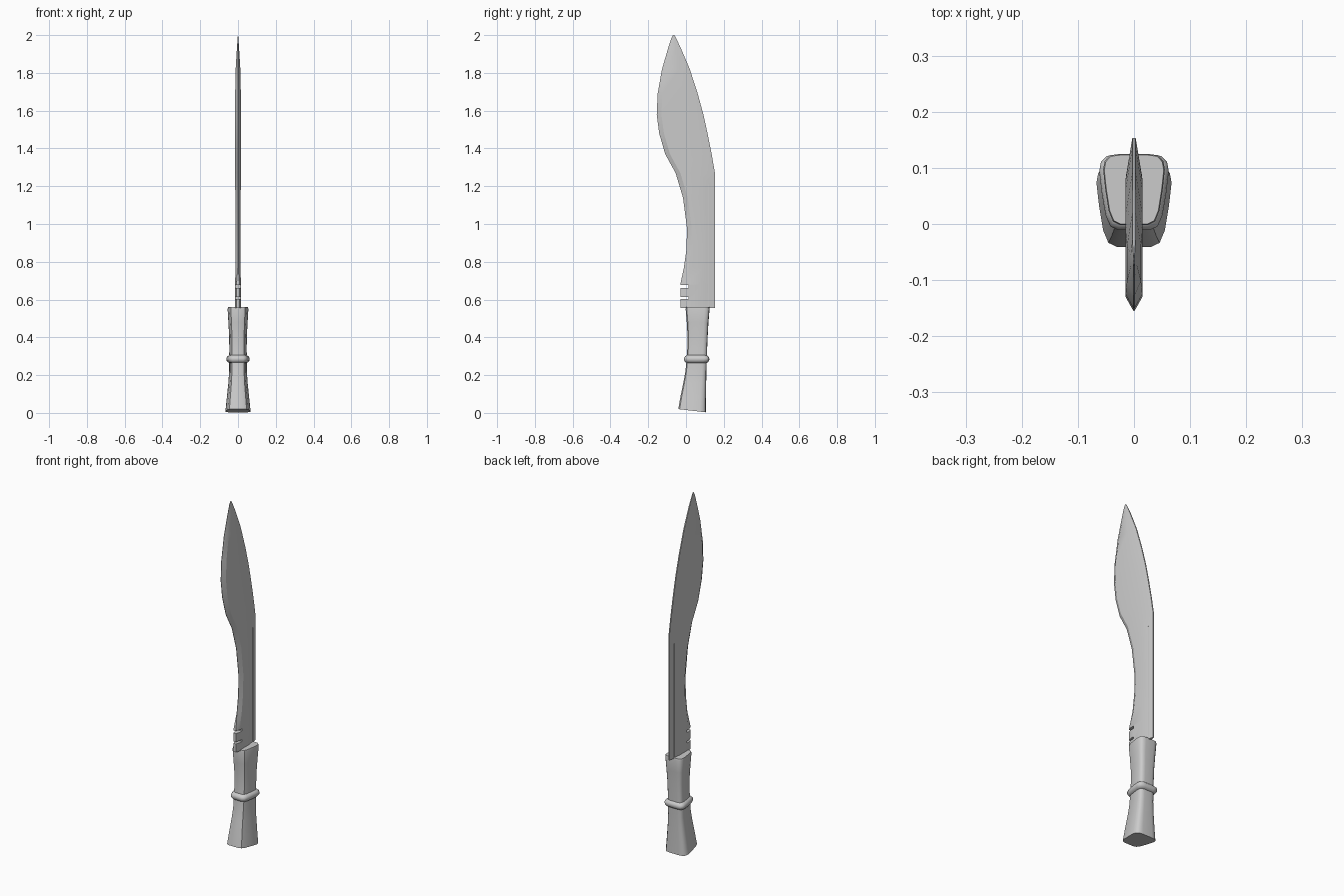
import bpy, bmesh

if "Cube" in bpy.data.objects:
    bpy.data.objects.remove(bpy.data.objects["Cube"])


def loft(name, rings, angle):
    """Skin a list of equal-length closed rings and cap both ends."""
    bm = bmesh.new()
    vs = [[bm.verts.new(p) for p in r] for r in rings]
    n = len(vs[0])
    for a, b in zip(vs, vs[1:]):
        for i in range(n):
            j = (i + 1) % n
            bm.faces.new((a[i], a[j], b[j], b[i]))
    bm.faces.new(vs[0][::-1])
    bm.faces.new(vs[-1])
    bmesh.ops.recalc_face_normals(bm, faces=bm.faces)
    me = bpy.data.meshes.new(name)
    bm.to_mesh(me)
    bm.free()
    ob = bpy.data.objects.new(name, me)
    bpy.context.collection.objects.link(ob)
    bpy.ops.object.select_all(action='DESELECT')
    ob.select_set(True)
    bpy.context.view_layer.objects.active = ob
    bpy.ops.object.shade_smooth_by_angle(angle=angle)
    return ob


def cut_box(target, lo, hi):
    """Subtract an axis-aligned box from the target."""
    c = [(a + b) / 2 for a, b in zip(lo, hi)]
    bpy.ops.mesh.primitive_cube_add(size=1, location=c)
    box = bpy.context.object
    box.name = "cutter"
    box.hide_render = True
    box.scale = [b - a for a, b in zip(lo, hi)]
    bpy.context.view_layer.objects.active = target
    m = target.modifiers.new("cut", 'BOOLEAN')
    m.operation = 'DIFFERENCE'
    m.solver = 'EXACT'
    m.object = box
    bpy.ops.object.modifier_apply(modifier=m.name)
    bpy.data.objects.remove(box)


# Blade: height, cutting-edge y, spine y
blade_rows = [
    (0.555, -0.03, 0.153), (0.68, -0.03, 0.153), (0.77, -0.011, 0.153),
    (0.87, 0.003, 0.153), (0.98, 0.005, 0.153), (1.14, -0.016, 0.153),
    (1.27, -0.055, 0.153), (1.37, -0.11, 0.136), (1.48, -0.142, 0.114),
    (1.58, -0.155, 0.092), (1.69, -0.15, 0.062), (1.82, -0.127, 0.02),
    (1.93, -0.095, -0.027), (1.985, -0.077, -0.053), (2.0, -0.069, -0.062),
]
rings = []
for z, e, s in blade_rows:
    w = s - e
    t = min(0.015, w * 0.085)
    eb, sb = e + min(0.025, w * 0.3), s - min(0.075, w * 0.4)
    tip = 0.008 if z < 0.7 else 0.001
    tip, back = min(tip, t * 0.6), min(0.003, t * 0.6)
    half = [(tip, e), (t, eb), (t, sb), (back, s)]
    rings.append([(x, y, z) for x, y in half] + [(-x, y, z) for x, y in half[::-1]])
blade = loft("blade", rings, 0.35)

# Two notches at the base of the edge
for z0, z1 in ((0.603, 0.614), (0.662, 0.676)):
    cut_box(blade, (-0.1, -0.1, z0), (0.1, 0.013, z1))
# Narrow groove beside the spine on each side
for side in (-1, 1):
    xs = sorted((side * 0.006, side * 0.05))
    cut_box(blade, (xs[0], 0.118, 0.5), (xs[1], 0.122, 1.21))

# Grip cross-section: rounded wedge, narrower towards the edge side
section = [(0.45, 0.0), (0.68, 0.05), (0.82, 0.2), (0.93, 0.5), (1.0, 0.78),
           (0.95, 0.9), (0.78, 0.98), (0.45, 1.0)]


def ring_at(z, hx, y0, y1, slant=0.0):
    pts = section + [(-x, f) for x, f in section[::-1]]
    return [(x * hx, y0 + f * (y1 - y0), z + slant * (1 - f)) for x, f in pts]


# Grip: height, half width, front y, back y, bottom slant
grip_rows = [
    (0.003, 0.067, -0.041, 0.106, 0.017), (0.08, 0.059, -0.029, 0.106, 0.008),
    (0.16, 0.051, -0.014, 0.107, 0), (0.22, 0.047, -0.003, 0.108, 0),
    (0.28, 0.047, 0.003, 0.11, 0), (0.34, 0.046, 0.007, 0.112, 0),
    (0.41, 0.047, 0.008, 0.115, 0), (0.48, 0.051, 0.004, 0.119, 0),
    (0.55, 0.055, -0.002, 0.125, 0), (0.56, 0.053, 0.0, 0.123, 0),
]
loft("grip", [ring_at(*r) for r in grip_rows], 0.7)

# Raised ring around the middle of the grip
band_rows = [(0.264, 0.046), (0.268, 0.054), (0.276, 0.06), (0.285, 0.062),
             (0.294, 0.06), (0.301, 0.054), (0.306, 0.046)]
loft("grip_ring", [ring_at(z, h, 0.051 - h, 0.062 + h) for z, h in band_rows], 0.9)
